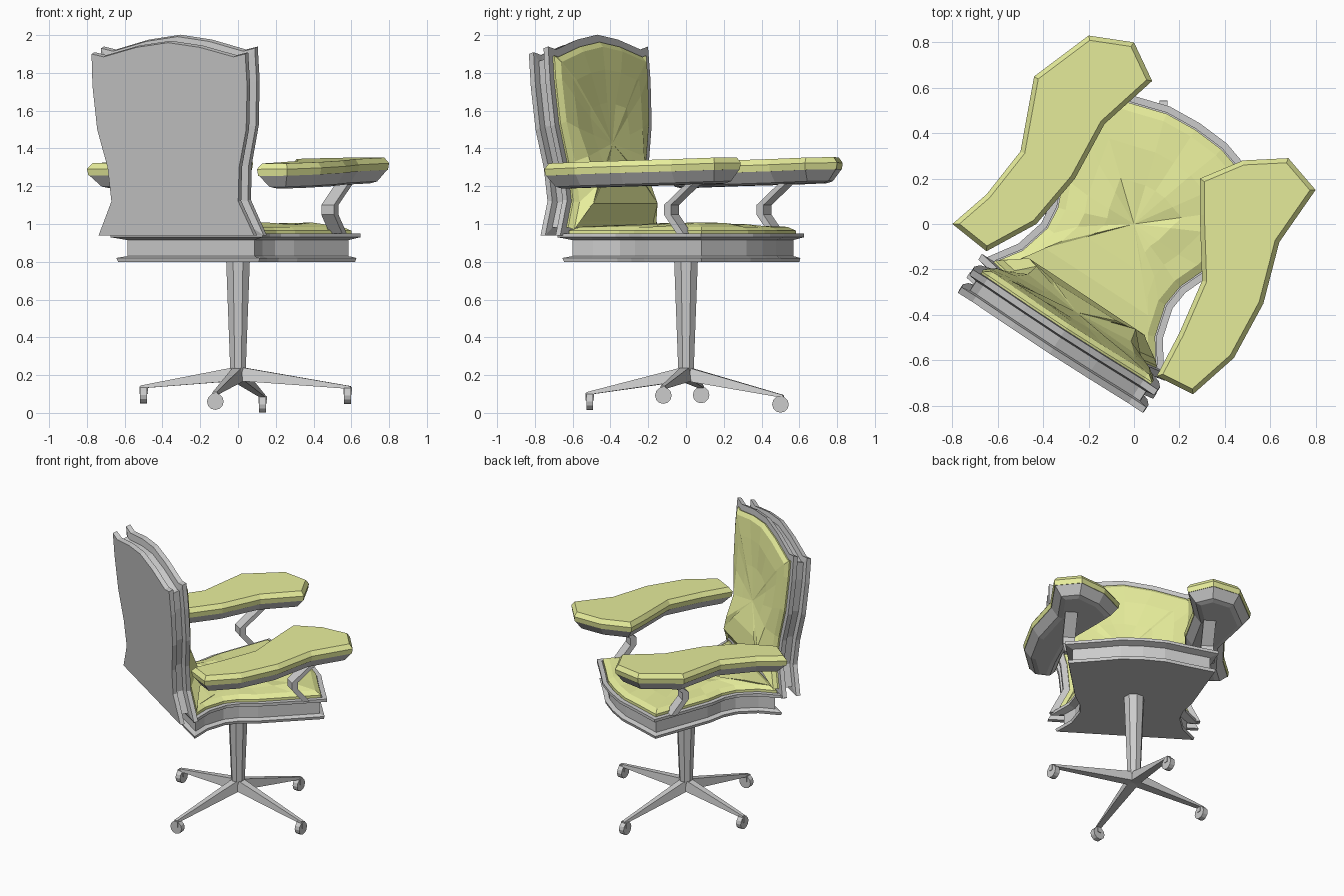
import bpy, math, random
from mathutils import Vector, Matrix

if "Cube" in bpy.data.objects:
    bpy.data.objects.remove(bpy.data.objects["Cube"])

random.seed(4)
TURN = math.radians(-33)          # the seat is swivelled about the column
green = bpy.data.materials.new("green_cushion")
green.diffuse_color = (0.80, 0.85, 0.33, 1)
green.use_nodes = True
green.node_tree.nodes["Principled BSDF"].inputs["Base Color"].default_value = green.diffuse_color


def make(name, verts, faces, mat=None, turn=0):
    me = bpy.data.meshes.new(name)
    me.from_pydata([tuple(v) for v in verts], [], faces)
    if mat:
        me.materials.append(mat)
    ob = bpy.data.objects.new(name, me)
    ob.rotation_euler.z = turn
    bpy.context.collection.objects.link(ob)
    return ob


def loft(name, rings, mat=None, turn=0, fan=None):
    """Skin closed rings; the last end is a fan to a point if one is given."""
    n = len(rings[0])
    verts = [p for r in rings for p in r]
    faces = [tuple(reversed(range(n)))]
    for k in range(len(rings) - 1):
        for i in range(n):
            j = (i + 1) % n
            faces.append((k*n + i, k*n + j, k*n + n + j, k*n + n + i))
    last = (len(rings) - 1) * n
    if fan:
        verts.append(fan)
        faces += [(last + i, last + (i + 1) % n, len(verts) - 1) for i in range(n)]
    else:
        faces.append(tuple(range(last, last + n)))
    return make(name, verts, faces, mat, turn)


def ccw(pts):
    area = sum(a[0]*b[1] - b[0]*a[1] for a, b in zip(pts, pts[1:] + pts[:1]))
    return pts if area > 0 else pts[::-1]


def inset(pts, d):
    """Offset a counter-clockwise outline inwards."""
    out = []
    for i, p in enumerate(pts):
        p, a, b = Vector(p), Vector(pts[i - 1]), Vector(pts[(i + 1) % len(pts)])
        e, f = (p - a).normalized(), (b - p).normalized()
        m = Vector((-e.y - f.y, e.x + f.x)).normalized()
        out.append(p + m * d / max(0.5, m.dot(Vector((-e.y, e.x)))))
    return out


def shrink(pts, c, s):
    return [Vector(c) + (Vector(p) - Vector(c)) * s for p in pts]


def mirrored(half):
    """Half outline from the first point round to the last, closed by mirroring."""
    return ccw(half + [(-x, y) for x, y in reversed(half) if x])


# Seat frame: waisted outline swept with a lip above and below
seat = mirrored([(.48, -.5), (.38, -.35), (.345, -.22), (.355, -.13), (.4, -.02),
                 (.45, .2), (.5, .42), (.3, .475), (.15, .52), (0, .53)])
loft("seat_frame", [[(p.x, p.y, z) for p in inset(seat, d)] for d, z in
     [(.02, .80), (.015, .82), (.045, .83), (.045, .915), (0, .93), (0, .95), (.03, .95), (.03, .94)]],
     turn=TURN)

# Seat cushion: softly uneven
rim = inset(seat, .035)
rings = [[(p.x, p.y, z) for p in inset(seat, d)] for d, z in [(.035, .94), (.035, .965), (.07, .985)]]
for s in (.65, .35):
    rings.append([(p.x, p.y, .995 + random.uniform(-.008, .015)) for p in shrink(rim, (0, 0), s)])
loft("seat_cushion", rings, green, TURN, fan=(0, 0, .99))

# Backrest frame: tilted, with a grooved edge
back = mirrored([(.49, .94), (.46, 1.0), (.4, 1.12), (.415, 1.3), (.47, 1.5), (.488, 1.73),
                 (.485, 1.9), (.41, 1.885), (.2, 1.935), (0, 1.96)])


def on_back(p, d):
    z = .94 + (p[1] - .94) * (1 + .33 * d)
    return (p[0], -.6 + d - .08 * (z - .94), z)


loft("backrest_frame", [[on_back(p, d) for p in reversed(inset(back, i))] for i, d in
     [(0, 0), (0, .03), (.04, .035), (.04, .085), (0, .095), (0, .125), (.03, .125)]], turn=TURN)

# Backrest cushion: fuller at lumbar height
rim = inset(back, .04)
rings = [[on_back(p, d) for p in reversed(inset(back, i))] for i, d in [(.04, .12), (.04, .135), (.07, .155)]]
for s in (.72, .4):
    rings.append([on_back(p, .165 + .07 * math.exp(-((p.y - 1.15) / .2)**2) + random.uniform(-.006, .006))
                  for p in reversed(shrink(rim, (0, 1.4), s))])
loft("backrest_cushion", rings, green, TURN, fan=on_back((0, 1.4), .175))

# Armrests: green pad over a grey underside, one on each side
arms = {
    "left": [(-.8, 0), (-.65, .13), (-.5, .32), (-.44, .65), (-.2, .83), (0, .8), (.08, .63),
             (-.13, .44), (-.26, .2), (-.43, 0), (-.65, -.12)],
    "right": [(.1, -.67), (.26, -.75), (.44, -.59), (.57, -.35), (.64, -.08), (.8, .15), (.68, .29),
              (.48, .28), (.29, .2), (.29, .04), (.3, -.25), (.2, -.48)],
}
for side, pts in arms.items():
    pts = ccw(pts)

    def level(d, z):
        return [(p.x, p.y, z + .03 * (.545 * p.x + .839 * p.y)) for p in inset(pts, d)]
    loft(side + "_arm_pad", [level(.005, 1.27), level(0, 1.305), level(.02, 1.335)], green)
    loft(side + "_arm_base", [level(.08, 1.2), level(.05, 1.21), level(.008, 1.27)])

# Arm brackets: bent flat straps
strap = [(.36, 1.23), (.2, 1.1), (.2, 1.05), (.28, .95)]
for side, sx in (("left", -1), ("right", 1)):
    rings = [[(sx * .45 + a, v + b, z) for a, b in
              ((-.04, -.022), (.04, -.022), (.04, .022), (-.04, .022))] for v, z in reversed(strap)]
    loft(side + "_arm_bracket", rings, turn=TURN)

# Column: tapered octagon
loft("column", [[(r * math.cos(a), r * math.sin(a), z) for a in
                 [math.pi / 8 + k * math.pi / 4 for k in range(8)]]
                for r, z in [(.035, .17), (.045, .24), (.068, .81)]])

# Four tapered legs, each with a fork and wheel
for name, x, y, z, axis in [("front", -.12, -.51, .06, "Y"), ("back", .13, .5, .045, "X"),
                            ("left", -.5, .08, .095, "X"), ("right", .58, -.12, .092, "X")]:
    way = Vector((x, y, 0)).normalized()
    side = Vector((-way.y, way.x, 0))
    tip = Vector((x, y, 0)) + way * .015
    top = z + .05
    rings = []
    for c, w, lo, hi in [(way * 0, .035, .17, .245), (tip, .016, top - .015, top)]:
        rings.append([c - side * w + Vector((0, 0, lo)), c + side * w + Vector((0, 0, lo)),
                      c + side * w * .7 + Vector((0, 0, hi)), c - side * w * .7 + Vector((0, 0, hi))])
    loft(name + "_leg", rings)
    bpy.ops.mesh.primitive_cube_add(size=1, location=(x, y, z + .025))
    fork = bpy.context.object
    fork.name = name + "_fork"
    fork.scale = (.045, .03, .04) if axis == "X" else (.03, .045, .04)
    bpy.ops.mesh.primitive_cylinder_add(vertices=12, radius=.044, depth=.036, location=(x, y, z),
                                        rotation=(0, math.pi / 2, 0) if axis == "X" else (math.pi / 2, 0, 0))
    bpy.context.object.name = name + "_wheel"
